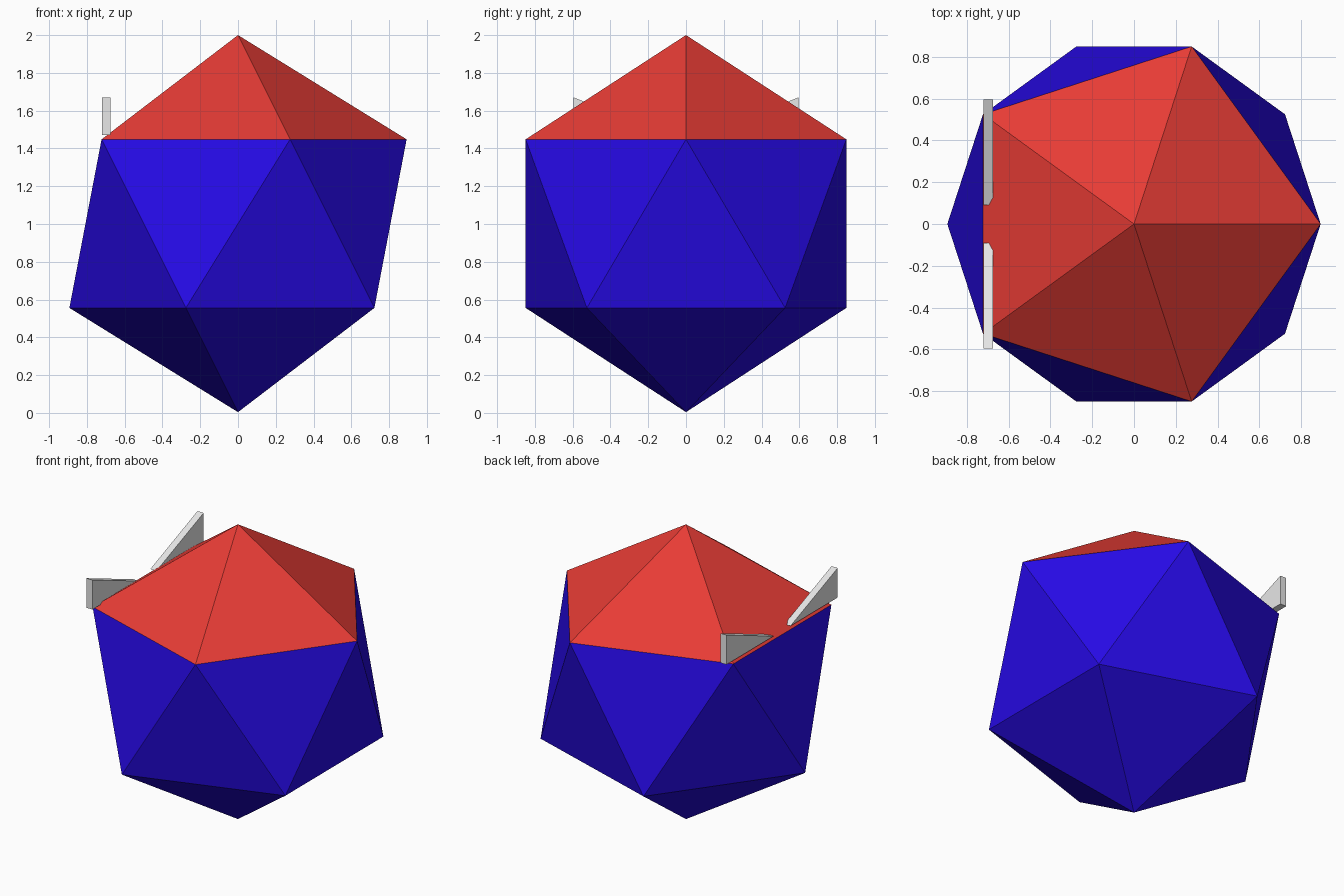
import bpy
import bmesh

RADIUS = 0.998
CENTRE_Z = 1.002

cube = bpy.data.objects.get("Cube")
if cube:
    bpy.data.objects.remove(cube, do_unlink=True)


def make_material(name, rgb):
    mat = bpy.data.materials.new(name)
    mat.use_nodes = True
    colour = (*rgb, 1.0)
    mat.diffuse_color = colour
    mat.node_tree.nodes["Principled BSDF"].inputs["Base Color"].default_value = colour
    return mat


def add_object(name, bm, materials):
    mesh = bpy.data.meshes.new(name)
    bmesh.ops.recalc_face_normals(bm, faces=bm.faces)
    bm.to_mesh(mesh)
    bm.free()
    for mat in materials:
        mesh.materials.append(mat)
    obj = bpy.data.objects.new(name, mesh)
    bpy.context.collection.objects.link(obj)
    return obj


blue = make_material("deep blue", (0.02, 0.003, 0.8))
red = make_material("bright red", (0.8, 0.045, 0.036))
grey = make_material("light grey", (0.8, 0.8, 0.8))

# Twenty-sided body, with the five faces of the top cap in red
bm = bmesh.new()
bmesh.ops.create_icosphere(bm, subdivisions=1, radius=RADIUS)
for face in bm.faces:
    face.smooth = False
    face.material_index = 1 if face.calc_center_median().z > RADIUS / 2 else 0
body = add_object("body", bm, [blue, red])
body.location.z = CENTRE_Z


# Thin triangular fin, one on each side of the cap edge
def add_fin(name, side):
    bm = bmesh.new()
    profile = [(0.09, 1.47), (0.595, 1.47), (0.595, 1.67)]
    face = bm.faces.new([bm.verts.new((-0.72, side * y, z)) for y, z in profile])
    extruded = bmesh.ops.extrude_face_region(bm, geom=[face], use_keep_orig=True)
    moved = [v for v in extruded["geom"] if isinstance(v, bmesh.types.BMVert)]
    bmesh.ops.translate(bm, verts=moved, vec=(0.046, 0, 0))
    add_object(name, bm, [grey])


add_fin("front_fin", -1)
add_fin("back_fin", 1)
